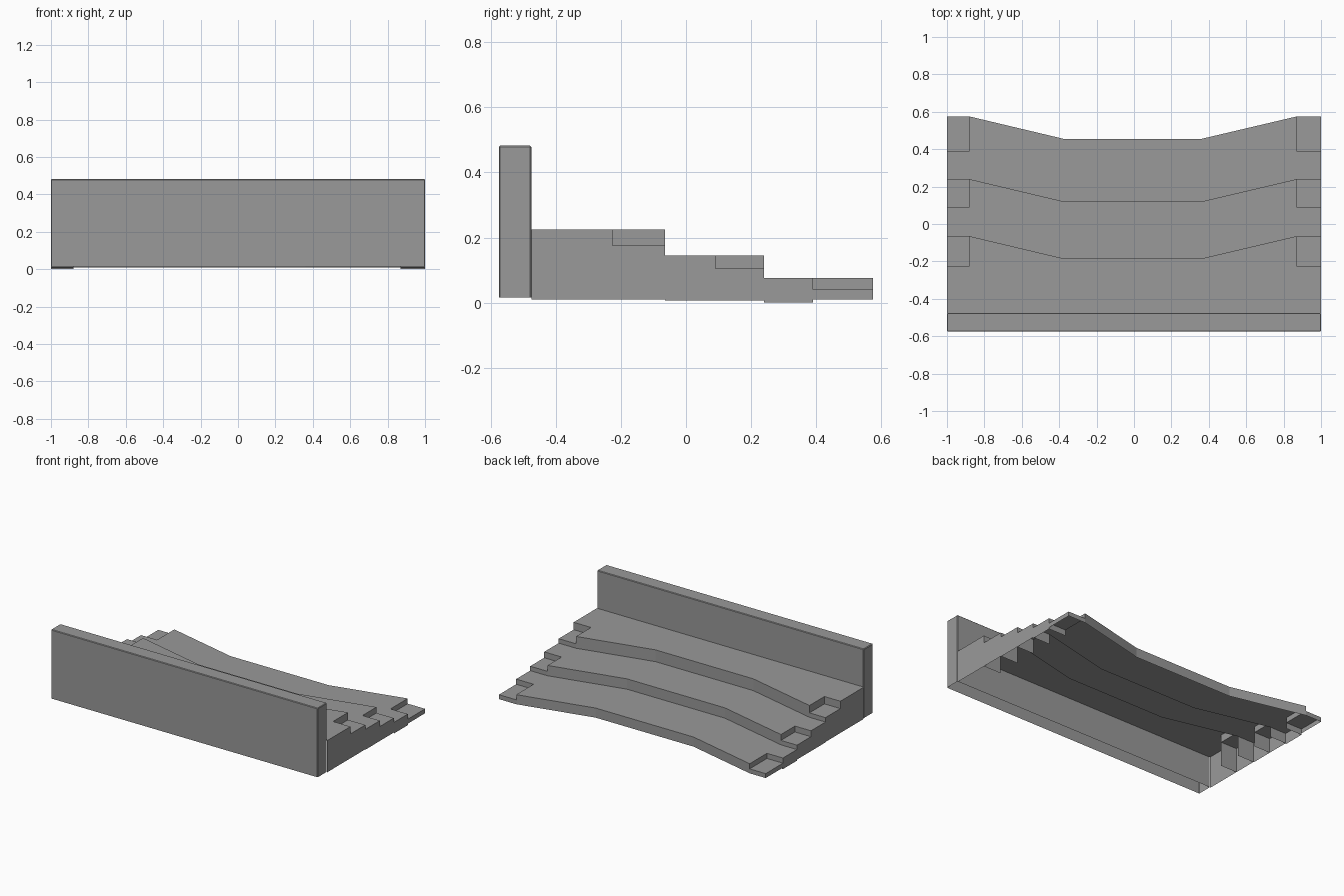
import bpy
import bmesh
from mathutils import Vector

cube = bpy.data.objects.get("Cube")
if cube:
    bpy.data.objects.remove(cube)

grey = bpy.data.materials.new("plain grey")
grey.use_nodes = True
grey.diffuse_color = (0.32, 0.32, 0.32, 1)
grey.node_tree.nodes["Principled BSDF"].inputs["Base Color"].default_value = (0.32, 0.32, 0.32, 1)

UP, BACK = Vector((0, 0, 1)), Vector((0, 1, 0))
FRONT_Y, WALL_Y, BACK_Y = -0.575, -0.475, 0.575
LEFT_X, RIGHT_X = 0.87, -0.88          # inner edges of the stairs


def make_object(name, bm):
    bmesh.ops.remove_doubles(bm, verts=bm.verts[:], dist=0.0005)
    mesh = bpy.data.meshes.new(name)
    bm.to_mesh(mesh)
    bm.free()
    mesh.materials.append(grey)
    obj = bpy.data.objects.new(name, mesh)
    bpy.context.collection.objects.link(obj)
    return obj


def quad(bm, points, outward):
    """Add one face turned towards the outward direction."""
    face = bm.faces.new([bm.verts.new(p) for p in points])
    face.normal_update()
    if face.normal.dot(outward) < 0:
        face.normal_flip()


# Front wall: a hollow box, open below, with slightly eased edges
bm = bmesh.new()
bmesh.ops.create_cube(bm, size=1)
for v in bm.verts:
    v.co = (v.co.x * 2, v.co.y * 0.1 + (FRONT_Y + WALL_Y) / 2, v.co.z * 0.467 + 0.2485)
bottom = [f for f in bm.faces if f.normal.z < -0.5]
bmesh.ops.delete(bm, geom=bottom, context="FACES_ONLY")
wall = make_object("front_wall", bm)
bevel = wall.modifiers.new("eased edges", "BEVEL")
bevel.width = 0.004
bevel.segments = 1

# Main tiers: treads and risers swept across a shallow bent plan
tiers = [(WALL_Y, 0.225), (-0.065, 0.225), (-0.065, 0.145), (0.24, 0.145),
         (0.24, 0.075), (BACK_Y, 0.075), (BACK_Y, 0.01)]
plan = [(RIGHT_X, 0), (-0.375, -0.12), (0.36, -0.12), (LEFT_X, 0)]
bm = bmesh.new()
for (x0, d0), (x1, d1) in zip(plan, plan[1:]):
    for i, ((ya, za), (yb, zb)) in enumerate(zip(tiers, tiers[1:])):
        a0, a1 = (0, 0) if i == 0 else (d0, d1)   # the first row stays on the wall
        quad(bm, [(x0, ya + a0, za), (x1, ya + a1, za),
                  (x1, yb + d1, zb), (x0, yb + d0, zb)], UP + BACK)
make_object("tiers", bm)

# Side stairs: tread start, tread end, top, underside, and height of the tier beside it
treads = [(WALL_Y, -0.225, 0.225, 0.01, 0.225), (-0.225, -0.065, 0.175, 0.01, 0.225),
          (-0.065, 0.09, 0.145, 0.007, 0.145), (0.09, 0.24, 0.105, 0.007, 0.145),
          (0.24, 0.39, 0.075, 0, 0.075), (0.39, BACK_Y, 0.04, 0.01, 0.075)]
for name, inner, outer in (("left_stairs", LEFT_X, 1), ("right_stairs", RIGHT_X, -1)):
    bm = bmesh.new()
    side = Vector((outer, 0, 0))
    for ya, yb, top, base, tier in treads:
        # tread, riser carried down to the base, outer side
        quad(bm, [(inner, ya, top), (outer, ya, top), (outer, yb, top), (inner, yb, top)], UP)
        quad(bm, [(inner, yb, base), (outer, yb, base), (outer, yb, top), (inner, yb, top)], BACK)
        quad(bm, [(outer, ya, base), (outer, yb, base), (outer, yb, top), (outer, ya, top)], side)
        # cheek between a half step and the tier beside it
        if tier > top:
            quad(bm, [(inner, ya, top), (inner, yb, top), (inner, yb, tier), (inner, ya, tier)], side)
    make_object(name, bm)
